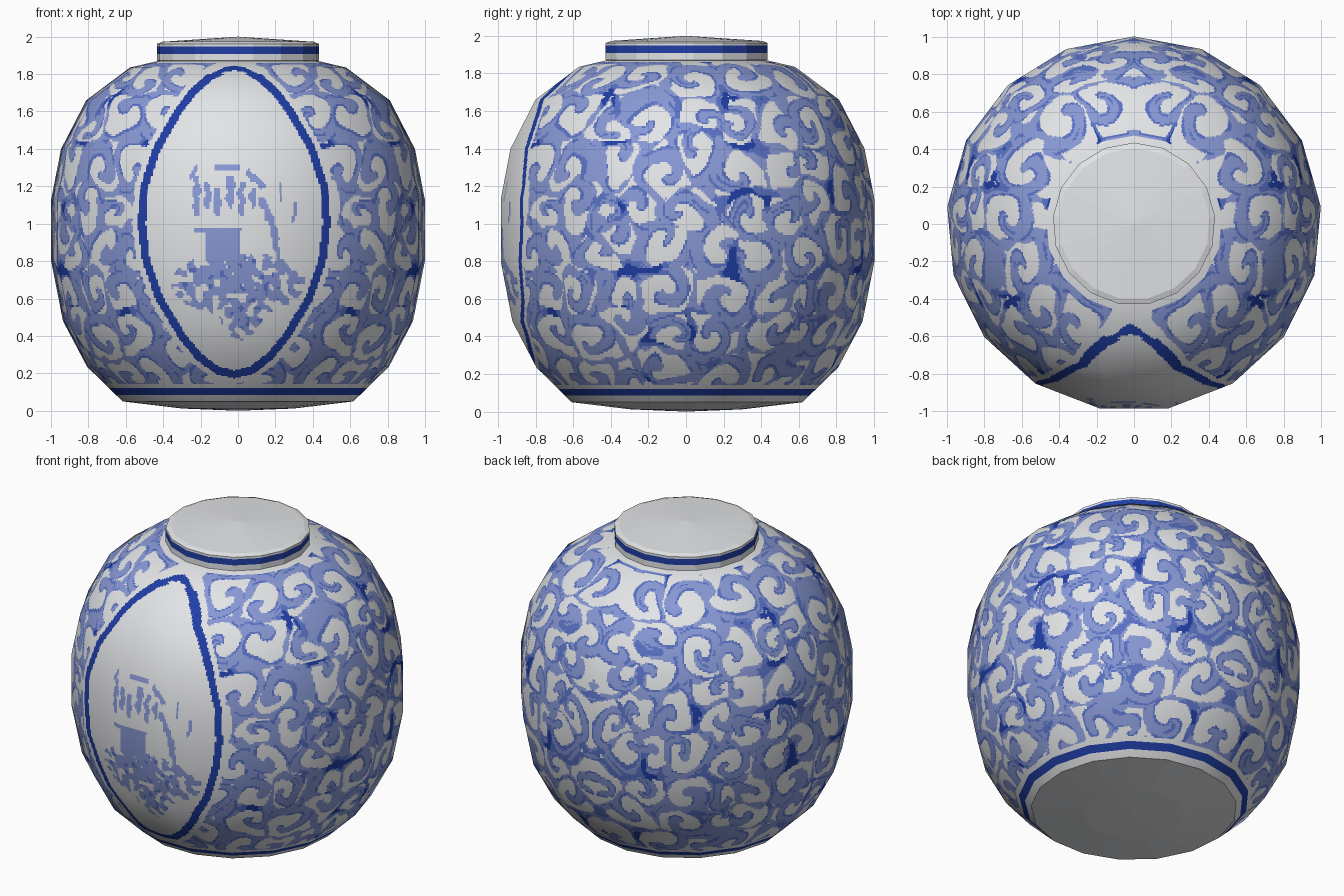
import bpy, bmesh, math, random
from mathutils import Vector, noise, kdtree

if "Cube" in bpy.data.objects:
    bpy.data.objects.remove(bpy.data.objects["Cube"])

random.seed(11)
SIDES = 17


def material(name, rgb):
    m = bpy.data.materials.new(name)
    m.diffuse_color = (*rgb, 1)
    m.use_nodes = True
    m.node_tree.nodes["Principled BSDF"].inputs["Base Color"].default_value = m.diffuse_color
    return m


MATS = [material("porcelain white", (0.78, 0.79, 0.81)),
        material("pale cobalt", (0.245, 0.315, 0.66)),
        material("mid cobalt", (0.10, 0.165, 0.55)),
        material("deep cobalt", (0.014, 0.048, 0.38))]
WHITE, PALE, MID, DEEP = range(4)


def corner(k, r, z):
    a = math.pi / 2 + 2 * math.pi * k / SIDES
    return Vector((r * math.cos(a), r * math.sin(a), z))


def make_object(name, bm):
    me = bpy.data.meshes.new(name)
    bm.to_mesh(me)
    bm.free()
    for m in MATS:
        me.materials.append(m)
    ob = bpy.data.objects.new(name, me)
    bpy.context.collection.objects.link(ob)
    return ob


def lathe(name, profile, colours):
    """Low-poly turned part; profile runs upward, r = 0 closes it."""
    bm = bmesh.new()
    rings = []
    for r, z in profile:
        if r == 0:
            rings.append([bm.verts.new((0, 0, z))] * SIDES)
        else:
            rings.append([bm.verts.new(corner(k, r, z)) for k in range(SIDES)])
    for i, c in enumerate(colours):
        for k in range(SIDES):
            n = (k + 1) % SIDES
            loop = [rings[i][k], rings[i][n], rings[i + 1][n], rings[i + 1][k]]
            f = bm.faces.new(list(dict.fromkeys(loop)))
            f.material_index = c
    return make_object(name, bm)


# Body outline: radius, height
BODY = [(0.62, 0.05), (0.81, 0.235), (0.94, 0.48), (1.003, 0.80), (1.003, 1.13),
        (0.95, 1.40), (0.815, 1.66), (0.58, 1.835), (0.43, 1.87)]

# Front panel outline: height, half width
PANEL = [(0.195, 0.0), (0.215, 0.09), (0.29, 0.19), (0.40, 0.28), (0.60, 0.40),
         (0.80, 0.47), (1.0, 0.495), (1.2, 0.48), (1.4, 0.415), (1.6, 0.30),
         (1.7, 0.225), (1.79, 0.125), (1.825, 0.05), (1.832, 0.0)]
PCX = -0.02


def seg_dist(p, a, b):
    d = b - a
    t = max(0, min(1, (p - a).dot(d) / d.length_squared))
    return (p - a - d * t).length


def panel_distance(x, z):
    """Signed distance to the panel outline, negative inside."""
    p = Vector((abs(x - PCX), z))
    pts = [Vector((w, h)) for h, w in PANEL]
    d = min(seg_dist(p, a, b) for a, b in zip(pts, pts[1:]))
    for a, b in zip(pts, pts[1:]):
        if a.y <= z < b.y:
            if p.x < a.x + (b.x - a.x) * (z - a.y) / (b.y - a.y):
                return -d
    return d


# Painted garden inside the panel: brush lines as (x0, z0, x1, z1, half width)
STROKES = [(-0.25, 1.25, -0.22, 1.30, .012), (-0.12, 1.30, 0.0, 1.30, .014),
           (0.05, 1.28, 0.13, 1.20, .013), (0.13, 1.12, 0.17, 1.03, .022),
           (0.17, 1.03, 0.20, 0.92, .02), (0.20, 0.92, 0.21, 0.76, .016),
           (-0.22, 0.97, 0.0, 0.97, .014), (0.30, 1.02, 0.30, 1.10, .014),
           (0.23, 1.13, 0.23, 1.22, .009)]
STROKES += [(x, 1.06 + 0.04 * (i % 2), x, 1.24 - 0.03 * (i % 3), .017)
            for i, x in enumerate((-0.22, -0.165, -0.11, -0.04, 0.02, 0.08))]


def garden(x, z):
    n = noise.noise(Vector((x * 22, z * 22, 3.0)))
    m = noise.noise(Vector((x * 30, z * 30, 9.0)))
    p = Vector((x + 0.02 * n, z))
    if any(seg_dist(p, Vector(s[:2]), Vector(s[2:4])) < s[4] for s in STROKES):
        return PALE
    if abs(x + 0.08) < 0.09 and 0.80 < z < 0.95:
        return PALE
    e = min((x / 0.36) ** 2 + ((z - 0.68) / 0.17) ** 2,
            ((x - 0.02) / 0.12) ** 2 + ((z - 0.53) / 0.15) ** 2)
    if e < 1 and n > -0.25 + 0.4 * e * e:
        return MID if m > 0.38 else PALE
    return WHITE


# Scroll centres spread in uneven rows over the half body (mirrored left to right)
centres = []
for row in range(8):
    z = 0.19 + 0.227 * row if row < 7 else 1.79
    i = max(j for j in range(8) if BODY[j][1] <= z)
    (r0, z0), (r1, z1) = BODY[i], BODY[i + 1]
    r = r0 + (r1 - r0) * (z - z0) / (z1 - z0)
    count = round(math.pi * r / 0.25)
    for k in range(count):
        a = math.pi / 2 - math.pi * (k + 0.25 + 0.5 * (row % 2)) / count
        a += random.uniform(-0.09, 0.09)
        zz = z + random.uniform(-0.07, 0.07)
        centres.append((Vector((r * math.cos(a), r * math.sin(a), zz)),
                        random.choice((-1, 1)), random.random(),
                        random.uniform(0.125, 0.20)))
tree = kdtree.KDTree(len(centres))
for i, c in enumerate(centres):
    tree.insert(c[0], i)
tree.balance()


def scroll(p):
    """Curled white leaves on pale blue with darker brush edges."""
    q = Vector((abs(p.x), p.y, p.z))
    n = noise.noise(q * 6)
    m = noise.noise(q * 11 + Vector((5, 2, 8)))
    w = q + 0.07 * noise.noise_vector(q * 4.5)
    (c, i, d1), (_, _, d2) = tree.find_n(w, 2)
    _, hand, phase, period = centres[i]
    side = Vector((-c.y, c.x, 0)).normalized()
    out = Vector((c.x, c.y, (c.z - 1) * 0.9)).normalized()
    v = w - c
    a = math.atan2(v.dot(out.cross(side)), v.dot(side))
    f = (d1 / period + hand * a / (2 * math.pi) + phase) % 1
    edge = d2 - d1
    if f < 0.53 and edge > 0.03 + 0.06 * m:
        return WHITE
    back = 0.12 if p.y > 0.6 else 0.0
    if edge < 0.035 and n + back > 0.22:
        return DEEP if n > 0.42 else MID
    if (0.53 <= f < 0.62 or f > 0.92) and m + back > -0.08:
        return MID
    if 0.72 < f < 0.80 and n + back > 0.25:
        return MID
    return PALE


def body_colour(p):
    if 0.088 < p.z < 0.122:
        return DEEP
    if p.z < 0.145 or p.z > 1.86:
        return WHITE
    if p.y < -0.4 and abs(p.x) < 0.7:
        d = panel_distance(p.x, p.z)
        if abs(d) < (0.021 if p.z < 1.8 else 0.012):
            return DEEP
        if d < 0:
            return garden(p.x, p.z)
        if d < 0.05:
            return WHITE
    return scroll(p)


# Jar body: 17 flat sides, finely cut so the painting can follow face rules
COLS, ROWS = 34, 26
LAST = len(BODY) - 2
edge_n = [Vector((z1 - z0, r0 - r1)).normalized()
          for (r0, z0), (r1, z1) in zip(BODY, BODY[1:])]
point_n = [(edge_n[max(i - 1, 0)] + edge_n[min(i, LAST)]).normalized()
           for i in range(len(BODY))]
bm = bmesh.new()
rings, normals = [], []
for s in range(LAST + 1):
    rows = ROWS if s < LAST else 14
    for j in range(rows + (s == LAST)):
        t = j / rows
        r = BODY[s][0] * (1 - t) + BODY[s + 1][0] * t
        z = BODY[s][1] * (1 - t) + BODY[s + 1][1] * t
        nn = point_n[s].lerp(point_n[s + 1], t).normalized()
        ring = []
        for k in range(SIDES):
            a, b = corner(k, r, z), corner(k + 1, r, z)
            for c in range(COLS):
                ring.append(bm.verts.new(a.lerp(b, c / COLS)))
                d = corner(k + c / COLS, 1, 0)
                normals.append((d.x * nn.x, d.y * nn.x, nn.y))
        rings.append(ring)
for lo, hi in zip(rings, rings[1:]):
    for k in range(len(lo)):
        n = (k + 1) % len(lo)
        f = bm.faces.new((lo[k], lo[n], hi[n], hi[k]))
        f.material_index = body_colour((lo[k].co + hi[n].co) / 2)
        f.smooth = True
body = make_object("jar_body", bm)
body.data.normals_split_custom_set_from_vertices(normals)

# Shallow foot under the body
lathe("jar_foot", [(0, 0.0), (0.30, 0.012), (0.62, 0.05)], [WHITE] * 2)

# Lid with a blue band and slightly peaked top
lathe("lid", [(0, 1.862), (0.41, 1.862), (0.435, 1.872), (0.435, 1.908), (0.435, 1.948),
              (0.435, 1.962), (0.405, 1.973), (0, 2.0)],
      [WHITE, WHITE, WHITE, DEEP, WHITE, WHITE, WHITE])
